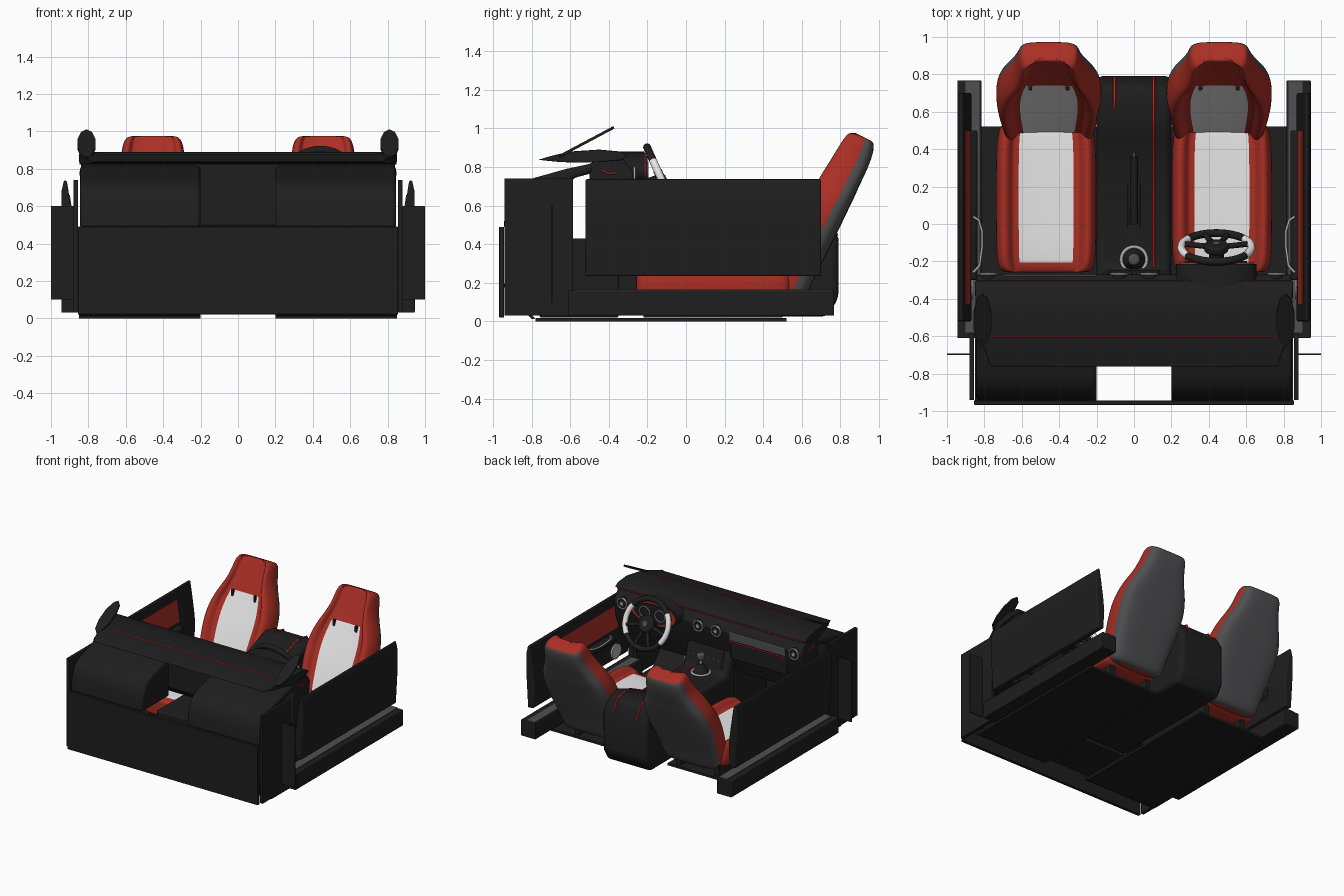
import bpy, bmesh, math
from mathutils import Matrix, Vector

cube = bpy.data.objects.get("Cube")
if cube:
    bpy.data.objects.remove(cube, do_unlink=True)


def material(name, r, g, b):
    m = bpy.data.materials.new(name)
    m.use_nodes = True
    m.diffuse_color = (r, g, b, 1)
    bsdf = next(n for n in m.node_tree.nodes if n.type == 'BSDF_PRINCIPLED')
    bsdf.inputs["Base Color"].default_value = (r, g, b, 1)
    return m


BLACK = material("black trim", 0.013, 0.013, 0.013)
GREY = material("charcoal shell", 0.08, 0.08, 0.085)
RED = material("red leather", 0.4, 0.028, 0.018)
WHITE = material("light grey fabric", 0.82, 0.82, 0.82)
SILVER = material("silver metal", 0.42, 0.42, 0.43)
STITCH = material("red stitching", 0.6, 0.02, 0.013)


def add(name, bm, mats, bevel=0.0, smooth=30):
    """Turn a bmesh into an object with materials, shading and optional bevel."""
    bmesh.ops.recalc_face_normals(bm, faces=bm.faces)
    mesh = bpy.data.meshes.new(name)
    bm.to_mesh(mesh)
    bm.free()
    for m in mats:
        mesh.materials.append(m)
    ob = bpy.data.objects.new(name, mesh)
    bpy.context.collection.objects.link(ob)
    if smooth:
        bpy.ops.object.select_all(action='DESELECT')
        ob.select_set(True)
        bpy.context.view_layer.objects.active = ob
        bpy.ops.object.shade_smooth_by_angle(angle=math.radians(smooth))
    if bevel:
        mod = ob.modifiers.new("rounded edges", 'BEVEL')
        mod.width, mod.segments = bevel, 3
    return ob


def prism(name, pts, a, b, mat, axis='x', bevel=0.0, smooth=30):
    """Extrude a yz profile along x, or an xz profile along y."""
    bm = bmesh.new()
    place = (lambda p, t: (t, p[0], p[1])) if axis == 'x' else (lambda p, t: (p[0], t, p[1]))
    ends = [[bm.verts.new(place(p, t)) for p in pts] for t in (a, b)]
    for i in range(len(pts)):
        j = (i + 1) % len(pts)
        bm.faces.new((ends[0][i], ends[0][j], ends[1][j], ends[1][i]))
    for e in ends:
        bm.faces.new(e)
    return add(name, bm, [mat], bevel, smooth)


def box(name, x0, x1, y0, y1, z0, z1, mat, bevel=0.0):
    return prism(name, [(y0, z0), (y1, z0), (y1, z1), (y0, z1)], x0, x1, mat, 'x', bevel, 0)


def disc(name, matrix, r, depth, mat, top=None, sides=28, bevel=0.0):
    bm = bmesh.new()
    bmesh.ops.create_cone(bm, cap_ends=True, segments=sides, radius1=r,
                          radius2=r if top is None else top, depth=depth, matrix=matrix)
    return add(name, bm, [mat], bevel)


def ring(name, matrix, major, minor, mats, rule=lambda a: 0, n=40, k=10):
    bm = bmesh.new()
    tau = 2 * math.pi
    rows = []
    for i in range(n):
        spin = matrix @ Matrix.Rotation(tau * i / n, 4, 'Z')
        rows.append([bm.verts.new(spin @ Vector((major + minor * math.cos(tau * j / k), 0,
                                                 minor * math.sin(tau * j / k)))) for j in range(k)])
    for i in range(n):
        p, q = rows[i], rows[(i + 1) % n]
        for j in range(k):
            f = bm.faces.new((p[j], q[j], q[(j + 1) % k], p[(j + 1) % k]))
            f.material_index = rule(tau * (i + 0.5) / n)
    return add(name, bm, mats, 0, 60)


def tube(name, pts, r, mat):
    cu = bpy.data.curves.new(name, 'CURVE')
    cu.dimensions, cu.bevel_depth, cu.bevel_resolution = '3D', r, 2
    cu.use_fill_caps = True
    sp = cu.splines.new('POLY')
    sp.points.add(len(pts) - 1)
    for p, co in zip(sp.points, pts):
        p.co = (*co, 1)
    cu.materials.append(mat)
    bpy.context.collection.objects.link(bpy.data.objects.new(name, cu))


# Half of a bolstered cushion section: across, then depth from face to back
HALF = [(0, .27), (.65, .25), (.68, .2), (.79, .0), (.93, .06), (1, .4), (1, .68), (.95, .93), (.6, 1), (0, 1)]


def cushion(name, sections, place, panel, shell):
    """Loft the section: the centre strip is fabric, the rear strip is a hard shell."""
    outline = HALF + [(-u, v) for u, v in HALF[-2:0:-1]]
    n = len(outline)
    bm = bmesh.new()
    rows = [[bm.verts.new(place(u * half, t, near + v * (far - near), v)) for u, v in outline]
            for t, near, far, half in sections]
    for i in range(len(rows) - 1):
        for j in range(n):
            k = (j + 1) % n
            f = bm.faces.new((rows[i][j], rows[i][k], rows[i + 1][k], rows[i + 1][j]))
            strip = min(j, n - 1 - j)
            if strip == 0 and panel[0] <= i < panel[1]:
                f.material_index = 1
            elif strip >= len(HALF) - 4 and shell[0] <= i < shell[1]:
                f.material_index = 2
    for row in (rows[0], rows[-1]):
        bm.faces.new(row)
    ob = add(name, bm, [RED, WHITE, GREY], 0, 180)
    mod = ob.modifiers.new("soft padding", 'SUBSURF')
    mod.levels = mod.render_levels = 2


FACE_Y = Matrix.Rotation(math.pi / 2, 4, 'X')
BACKREST = [(.13, .39, .59, .22), (.18, .41, .63, .24), (.28, .44, .67, .25), (.46, .52, .765, .28),
            (.60, .60, .83, .287), (.70, .66, .88, .25), (.73, .675, .89, .235), (.84, .745, .945, .175),
            (.93, .80, .975, .165), (.97, .83, .972, .15), (.98, .85, .955, .12)]
SEAT = [(-.26, .25, .12, .2), (-.255, .28, .1, .24), (-.22, .3, .09, .262), (-.1, .31, .09, .268),
        (.2, .31, .09, .268), (.42, .31, .09, .268), (.52, .3, .1, .25), (.55, .27, .13, .22)]

# Parts that repeat on both sides
for s, side in ((1, "left"), (-1, "right")):
    c = .455 * s
    cushion(side + "_seat_back", BACKREST,
            lambda u, t, d, v: (c + u, d, t - .06 * max(v - .3, 0)), (1, 6), (0, 9))
    cushion(side + "_seat_base", SEAT, lambda u, t, d, v: (c + .015 * s + u, t, d), (2, 6), (0, 0))
    for r in (-.17, .17):
        box(side + "_seat_rail", c + r - .02, c + r + .02, -.22, .5, .02, .12, BLACK)
    for r in (-.1, .1):
        box(side + "_belt_slot", c + r - .01, c + r + .01, .715, .735, .70, .75, BLACK, .004)

    # Floor, sill and front side structure
    box(side + "_floor_mat", .2 * s, .85 * s, -.78, .52, 0, .018, BLACK)
    prism(side + "_toe_board", [(-.78, .012), (-.945, .2), (-.945, .18), (-.8, .012)], .2 * s, .85 * s, BLACK)
    box(side + "_sill", .815 * s, .945 * s, -.61, .768, .03, .16, BLACK, .006)
    box(side + "_sill_trim", .825 * s, .9 * s, -.58, .762, .16, .166, GREY)
    box(side + "_kick_panel", .855 * s, .88 * s, -.94, -.585, .03, .74, BLACK)
    box(side + "_side_fin", .88 * s, 1.0 * s, -.7, -.692, .1, .6, BLACK)
    prism(side + "_footwell_cover", [(-.945, .48), (-.935, .6), (-.9, .68), (-.85, .72), (-.78, .745),
          (-.62, .79), (-.48, .82), (-.48, .77), (-.59, .74), (-.59, .48)], .2 * s, .845 * s, BLACK, 'x', .02)

    # Door with padded insert, armrest, handle and speaker
    prism(side + "_door", [(x * s, z) for x, z in ((.93, .235), (.945, .5), (.944, .68), (.93, .738),
          (.915, .735), (.9, .64), (.88, .5), (.87, .4), (.88, .24))], -.52, .7, BLACK, 'y', .012)
    prism(side + "_door_insert", [(x * s, z) for x, z in ((.91, .66), (.899, .66), (.874, .49), (.885, .49))],
          -.43, .5, RED, 'y')
    prism(side + "_armrest", [(x * s, z) for x, z in ((.88, .47), (.84, .455), (.835, .42), (.88, .38))],
          -.3, .5, BLACK, 'y', .01)
    tube(side + "_door_handle", [(x * s, y, .47) for x, y in ((.86, -.26), (.825, -.22), (.812, -.12),
         (.812, -.04), (.83, .02), (.86, .04))], .007, SILVER)
    disc(side + "_speaker", Matrix.Translation((.87 * s, -.34, .31)) @ Matrix.Rotation(math.pi / 2, 4, 'Y'),
         .06, .02, SILVER)

    # Outer mirror: a thin tilted blade
    blade = (Matrix.Translation((.81 * s, -.515, .93)) @ Matrix.Rotation(math.radians(28), 4, 'X')
             @ Matrix.Diagonal((.05, .16, 1, 1)))
    disc(side + "_mirror", blade, 1, .014, BLACK, sides=10)

    # Stitching on the console and the dashboard ends
    path = ((-.24, .43), (.3, .43), (.45, .5), (.62, .56), (.73, .54), (.785, .44))
    tube(side + "_console_stitch", [(.105 * s, y, z + .003) for y, z in path[0 if s > 0 else 3:]], .006, STITCH)
    tube(side + "_dash_end_stitch", [(.842 * s, y, z) for y, z in ((-.44, .785), (-.4, .765), (-.36, .77))],
         .005, STITCH)

# Firewall and dashboard
box("firewall", -.855, .855, -.968, -.943, .02, .49, BLACK, .004)
prism("dash_body", [(-.5, .82), (-.33, .845), (-.27, .77), (-.29, .62), (-.35, .48), (-.37, .42), (-.41, .42),
      (-.5, .5)], -.84, .84, BLACK, 'x', .01)
pad = prism("dash_pad", [(-.765, .837), (-.7, .857), (-.6, .88), (-.45, .89), (-.34, .88), (-.3, .855),
            (-.34, .835), (-.5, .822), (-.65, .825)], -.85, .85, BLACK, 'x', .006)
for v in pad.data.vertices:
    v.co.x *= 1 - .4 * max(0, -.52 - v.co.y)
tube("dash_front_stitch", [(-.75, -.6, .879), (.75, -.6, .879)], .004, STITCH)
tube("dash_rear_stitch", [(-.83, -.304, .85), (.83, -.304, .85)], .004, STITCH)
box("glovebox_strip", -.7, -.2, -.3, -.268, .71, .78, GREY, .006)
box("glovebox_lid", -.7, -.2, -.33, -.28, .56, .69, BLACK, .01)
tube("glovebox_stitch", [(-.7, -.276, .7), (-.2, -.276, .7)], .005, STITCH)
for x in (-.78, -.08, .08, .76):
    disc("vent", Matrix.Translation((x, -.28, .755)) @ FACE_Y, .045, .03, BLACK)
    ring("vent_ring", Matrix.Translation((x, -.267, .755)) @ FACE_Y, .042, .006, [SILVER])
    disc("vent_hub", Matrix.Translation((x, -.265, .755)) @ FACE_Y, .014, .012, SILVER)

# Instrument hood and gauges
for name, y, d, r, mat in (("hood", -.28, .13, .215, BLACK), ("hood_trim", -.212, .01, .2, RED),
                           ("gauge_face", -.205, .012, .165, BLACK)):
    disc("instrument_" + name, Matrix.Translation((.44, y, .78)) @ Matrix.Diagonal((1, 1, .46, 1)) @ FACE_Y,
         r, d, mat)
for x in (.37, .51):
    ring("gauge_ring", Matrix.Translation((x, -.197, .78)) @ FACE_Y, .045, .004, [SILVER])

# Steering wheel, tilted toward the driver
W = Matrix.Translation((.44, -.125, .73)) @ Matrix.Rotation(math.radians(114), 4, 'X')
ring("steering_wheel", W, .188, .021, [BLACK, WHITE], lambda a: int(abs(math.cos(a)) > .77))
disc("wheel_hub", W, .065, .045, BLACK, bevel=.012)
disc("wheel_hub_cap", W @ Matrix.Translation((0, 0, -.024)), .022, .006, GREY)
for ang in (-15, 195, 250, 290):
    a = math.radians(ang)
    tube("wheel_spoke", [W @ Vector((r * math.cos(a), r * math.sin(a), 0)) for r in (.04, .18)], .015, BLACK)
tube("steering_column", [(.44, -.13, .725), (.44, -.36, .64)], .04, BLACK)
for x in (.3, .42, .54):
    box("pedal", x - .03, x + .03, -.8, -.785, .12, .22, SILVER, .005)

# Centre console with tunnel, stack, shifter and parking brake
prism("centre_console", [(-.36, .03), (-.36, .63), (-.3, .62), (-.24, .43), (.3, .43), (.45, .5), (.62, .56),
      (.73, .54), (.79, .43), (.79, .12), (.73, .025)], -.2, .2, BLACK, 'x', .045)
box("front_tunnel", -.2, .2, -.76, -.35, .02, .43, BLACK, .01)
prism("stack_panel", [(-.297, .605), (-.29, .607), (-.245, .465), (-.252, .463)], -.14, .14, BLACK)
for i in range(6):
    disc("stack_button", Matrix.Translation((.044 * i - .11, -.265, .53)) @ FACE_Y, .009, .016, GREY, sides=12)
ring("shifter_ring", Matrix.Translation((0, -.19, .434)), .068, .009, [SILVER])
disc("shifter_boot", Matrix.Translation((0, -.19, .465)), .062, .07, BLACK, top=.02)
tube("shifter_stem", [(0, -.19, .48), (0, -.19, .55)], .01, SILVER)
disc("shifter_knob", Matrix.Translation((0, -.19, .56)), .032, .05, GREY, bevel=.015)
box("brake_slot", -.035, .035, -.02, .22, .425, .436, BLACK, .004)
tube("parking_brake", [(0, 0, .44), (0, .2, .49), (0, .36, .53)], .022, BLACK)
disc("brake_button", Matrix.Translation((0, .37, .533)) @ FACE_Y, .01, .03, GREY, sides=12)
